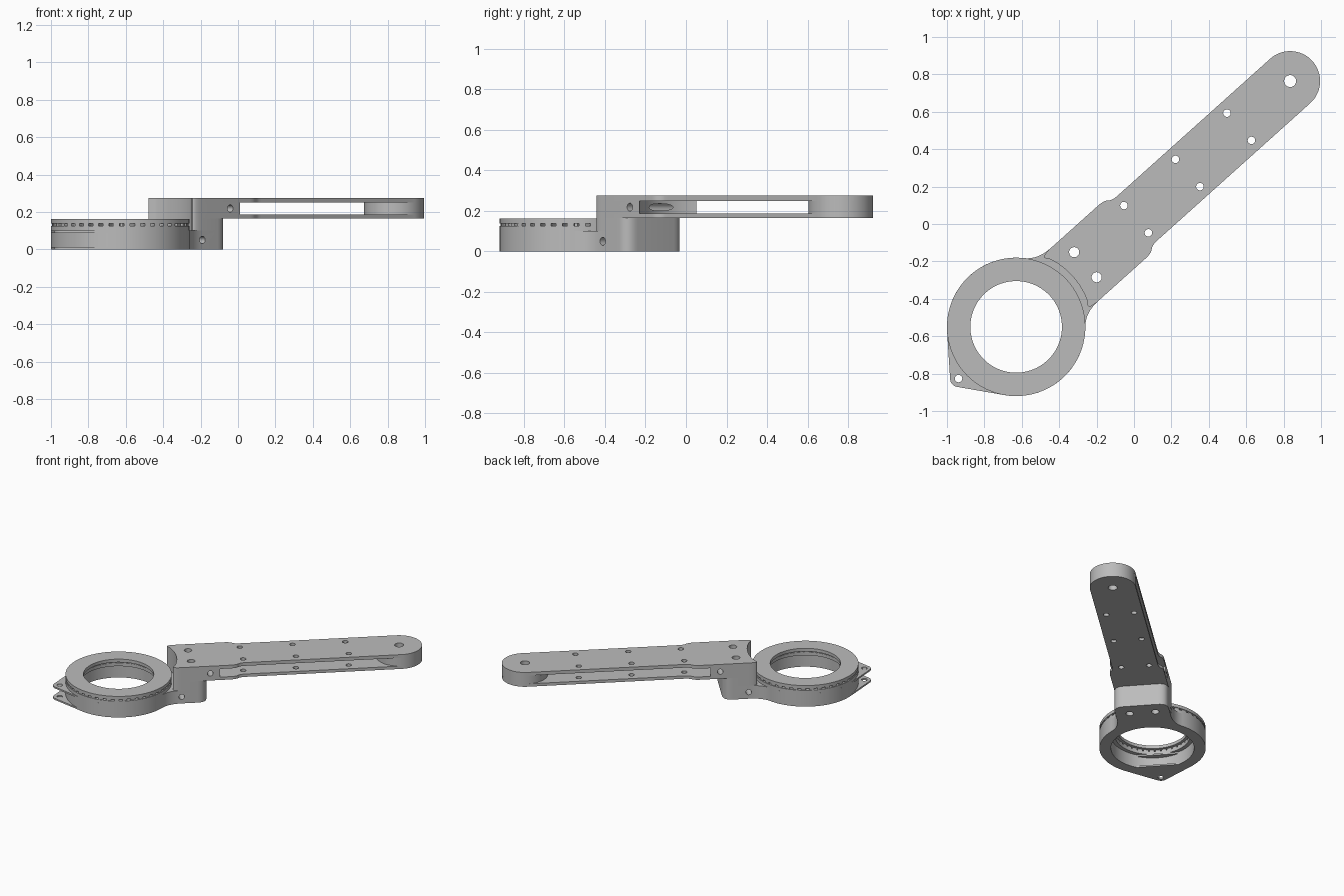
import bpy, bmesh
from math import sin, cos, pi, radians, acos
from mathutils import Matrix, Vector

old = bpy.data.objects.get("Cube")
if old:
    bpy.data.objects.remove(old, do_unlink=True)

# Parts are drawn with the ring at the origin and the arm along +x, then placed
PLACE = Matrix.Translation((-0.63, -0.55, 0)) @ Matrix.Rotation(radians(41.9), 4, 'Z')
RING, BORE, TIP, HALF, BLOCK = 0.37, 0.245, 1.968, 0.16, 0.19

metal = bpy.data.materials.new("grey metal")
metal.use_nodes = True
grey = (0.5, 0.5, 0.5, 1)
metal.diffuse_color = grey
metal.node_tree.nodes["Principled BSDF"].inputs["Base Color"].default_value = grey


def arc(cx, cy, r, a0, a1, n=24):
    return [(cx + r * cos(a0 + (a1 - a0) * i / n), cy + r * sin(a0 + (a1 - a0) * i / n))
            for i in range(n + 1)]


def circle(x, y, r, n=32):
    return arc(x, y, r, 0, 2 * pi, n)[:-1]


def bend(a, corner, b, n=8):
    """Rounded corner from a to b."""
    a, c, b = Vector(a), Vector(corner), Vector(b)
    return [tuple(a.lerp(c, i / n).lerp(c.lerp(b, i / n), i / n)) for i in range(n + 1)]


def mirrored(half):
    """Close a half outline across the arm's centre line."""
    return half + [(x, -y) for x, y in reversed(half) if abs(y) > 1e-5]


def slab(outline, holes, z0, z1):
    """Extruded flat profile with through holes."""
    cu = bpy.data.curves.new("profile", 'CURVE')
    cu.dimensions, cu.fill_mode, cu.extrude = '2D', 'BOTH', (z1 - z0) / 2
    for loop in [outline] + holes:
        sp = cu.splines.new('POLY')
        sp.points.add(len(loop) - 1)
        for p, (x, y) in zip(sp.points, loop):
            p.co = (x, y, 0, 1)
        sp.use_cyclic_u = True
    tmp = bpy.data.objects.new("profile", cu)
    me = bpy.data.meshes.new_from_object(tmp)
    bpy.data.objects.remove(tmp)
    bpy.data.curves.remove(cu)
    me.transform(Matrix.Translation((0, 0, (z0 + z1) / 2)))
    bm = bmesh.new()
    bm.from_mesh(me)
    bmesh.ops.remove_doubles(bm, verts=bm.verts, dist=1e-5)
    bmesh.ops.recalc_face_normals(bm, faces=bm.faces)
    bm.to_mesh(me)
    bm.free()
    return me


def add(name, me, place=True):
    ob = bpy.data.objects.new(name, me)
    bpy.context.collection.objects.link(ob)
    if place:
        me.transform(PLACE)
        finish(me)
    return ob


def finish(me):
    me.materials.clear()
    me.materials.append(metal)
    for p in me.polygons:
        p.use_smooth = True
        p.material_index = 0
    me.set_sharp_from_angle(angle=radians(30))


def add_drilled(name, me, x, z, r=0.02):
    """Part with a screw hole drilled across the arm."""
    ob = add(name, me, False)
    drill = bmesh.new()
    bmesh.ops.create_cone(drill, cap_ends=True, segments=24, radius1=r, radius2=r, depth=1,
                          matrix=Matrix.Translation((x, 0, z)) @ Matrix.Rotation(pi / 2, 4, 'X'))
    dm = bpy.data.meshes.new("drill")
    drill.to_mesh(dm)
    drill.free()
    cutter = add("drill", dm, False)
    mod = ob.modifiers.new("hole", 'BOOLEAN')
    mod.operation, mod.object, mod.solver = 'DIFFERENCE', cutter, 'EXACT'
    bpy.context.view_layer.update()
    cut = bpy.data.meshes.new_from_object(ob.evaluated_get(bpy.context.evaluated_depsgraph_get()))
    ob.modifiers.clear()
    ob.data = cut
    bpy.data.objects.remove(cutter)
    cut.transform(PLACE)
    finish(cut)


pair = [circle(0.4975, s * 0.09, 0.027) for s in (1, -1)]

# Ring holder with its neck and foot
foot_end = bend((0.53, BLOCK), (0.6, BLOCK), (0.6, 0.12))
neck = bend((0.275, 0.247), (0.325, 0.19), (0.42, BLOCK))
ring_side = arc(0, 0, RING, pi, radians(42), 48)
holder = mirrored(ring_side + neck + foot_end)
add_drilled("ring_holder", slab(holder, [circle(0, 0, 0.29, 64)] + pair, 0, 0.1), 0.42, 0.05)

# Pair of pointed ears on the ring
EAR, EAR_R = -0.414, 0.045
t = acos((RING - EAR_R) / -EAR)
ear = mirrored(arc(EAR, 0, EAR_R, pi, pi - t, 8) + arc(0, 0, RING, pi - t, pi - t - 0.05, 2)
               + [(-0.25, 0.2)])
for name, z in (("lower_ear", 0.0), ("upper_ear", 0.088)):
    add(name, slab(ear, [circle(EAR, 0, 0.02)], z, z + 0.012))

# Thrust bearing: two washers and the rollers between them
for name, bore, z0, z1 in (("lower_washer", 0.262, 0.1, 0.125), ("upper_washer", BORE, 0.138, 0.162)):
    add(name, slab(circle(0, 0, RING, 96), [circle(0, 0, bore, 64)], z0, z1))
bm = bmesh.new()
COUNT = 40
for i in range(COUNT):
    m = (Matrix.Rotation(2 * pi * i / COUNT, 4, 'Z') @ Matrix.Translation((0.315, 0, 0.1315))
         @ Matrix.Diagonal((0.1, 0.032, 0.013, 1)))
    bmesh.ops.create_cube(bm, size=1, matrix=m)
rollers = bpy.data.meshes.new("rollers")
bm.to_mesh(rollers)
bm.free()
add("bearing_rollers", rollers)

# Hollow front of the block, following the ring
hollow = arc(0, 0, 0.405, 0, radians(21), 10)
near = hollow + bend((0.362, 0.168), (0.35, BLOCK), (0.42, BLOCK))
add("riser", slab(mirrored(near + foot_end), pair, 0.1, 0.165))

# Core of the block, with a scooped far end
scoop = bend((0.69, BLOCK), (0.63, 0.1), (0.63, 0))
add_drilled("block_core", slab(mirrored(near + scoop), pair, 0.187, 0.25), 0.62, 0.2185)

# Two arm plates with screw holes
shoulder = bend((0.76, BLOCK), (0.8, BLOCK), (0.817, 0.175), 5) + \
    bend((0.817, 0.175), (0.832, HALF), (0.87, HALF), 5)[1:]
plate = mirrored(near + shoulder + arc(TIP, 0, HALF, pi / 2, 0, 24))
screws = [circle(0.862 + 0.37 * i, s * 0.098, 0.02) for i in range(3) for s in (1, -1)]
pivot = circle(TIP, 0, 0.032)
for name, z0, z1 in (("lower_plate", 0.165, 0.187), ("upper_plate", 0.25, 0.275)):
    add(name, slab(plate, pair + screws + [pivot], z0, z1))

# Round spacer at the arm tip
add("tip_spacer", slab(circle(TIP, 0, HALF, 64), [pivot], 0.187, 0.25))
